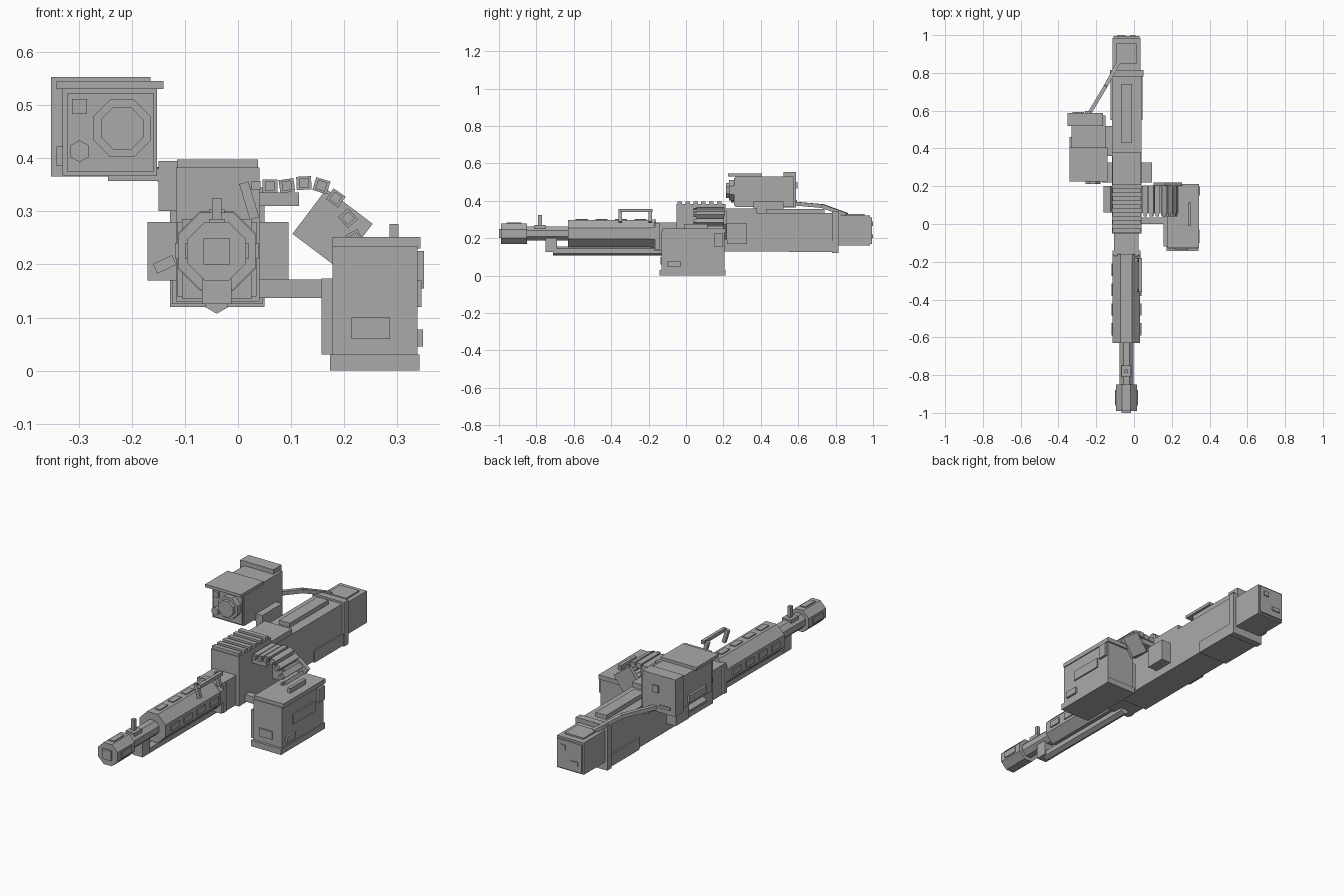
import bpy, math
from mathutils import Vector, Matrix

gray = bpy.data.materials.new("plain_gray")
gray.diffuse_color = (0.4, 0.4, 0.4, 1)
AX, AZ = -0.04, 0.225  # barrel axis


def mesh(name, verts, faces):
    me = bpy.data.meshes.new(name)
    me.from_pydata([tuple(v) for v in verts], [], faces)
    me.materials.append(gray)
    ob = bpy.data.objects.new(name, me)
    bpy.context.collection.objects.link(ob)
    return ob


def prism(name, ring, y0, y1):
    """Extrude an (x, z) outline along y."""
    n = len(ring)
    verts = [(x, y, z) for y in (y0, y1) for x, z in ring]
    faces = [tuple(range(n)), tuple(reversed(range(n, 2 * n)))]
    faces += [(i, i + n, (i + 1) % n + n, (i + 1) % n) for i in range(n)]
    return mesh(name, verts, faces)


def box(name, x0, x1, y0, y1, z0, z1):
    return prism(name, [(x0, z0), (x1, z0), (x1, z1), (x0, z1)], y0, y1)


def tilted(name, cx, cz, w, h, deg, y0, y1):
    """Box turned about the y axis direction."""
    a = math.radians(deg)
    c, s = math.cos(a), math.sin(a)
    ring = [(cx + u * w / 2 * c - v * h / 2 * s, cz + u * w / 2 * s + v * h / 2 * c)
            for u, v in ((-1, -1), (1, -1), (1, 1), (-1, 1))]
    return prism(name, ring, y0, y1)


def ngon(name, cx, cz, apothem, y0, y1, n=8, turn=None):
    r = apothem / math.cos(math.pi / n)
    t = math.pi / n if turn is None else turn
    return prism(name, [(cx + r * math.cos(t + 2 * math.pi * i / n),
                         cz + r * math.sin(t + 2 * math.pi * i / n)) for i in range(n)], y0, y1)


def rod(name, a, b, w):
    """Square bar between two points."""
    a, b = Vector(a), Vector(b)
    d = (b - a).normalized()
    s = d.cross(Vector((0, 0, 1))).normalized() * w / 2
    u = s.cross(d).normalized() * w / 2
    ring = (-s - u, s - u, s + u, -s + u)
    verts = [p + q for p in (a, b) for q in ring]
    faces = [(3, 2, 1, 0), (4, 5, 6, 7)] + [(i, (i + 1) % 4, (i + 1) % 4 + 4, i + 4) for i in range(4)]
    return mesh(name, verts, faces)


# muzzle and barrel
ngon("muzzle_brake", AX, AZ, 0.055, -0.99, -0.85)
box("bore_plate", AX - 0.025, AX + 0.025, -1.0, -0.98, AZ - 0.025, AZ + 0.025)
for s in (-1, 1):
    box("muzzle_side_vent", AX + s * 0.055 - 0.005, AX + s * 0.055 + 0.005, -0.96, -0.88, AZ - 0.015, AZ + 0.015)
box("muzzle_top_vent", AX - 0.015, AX + 0.015, -0.96, -0.88, 0.275, 0.285)
ngon("barrel", AX, AZ, 0.037, -0.86, -0.62)
box("front_sight_base", AX - 0.025, AX + 0.025, -0.81, -0.75, 0.25, 0.27)
box("front_sight_post", AX - 0.009, AX + 0.009, -0.79, -0.77, 0.26, 0.325)

# gas tube under the barrel
box("gas_block", AX - 0.028, AX + 0.028, -0.75, -0.69, 0.125, 0.225)
ngon("gas_tube", AX, 0.132, 0.0215, -0.71, -0.12, 6, math.pi / 6)

# handguard with vent plates
ngon("handguard", AX, AZ, 0.073, -0.63, -0.18)
ngon("handguard_collar", AX, AZ, 0.075, -0.19, -0.16)
for i in range(4):
    y = -0.59 + i * 0.105
    box("top_vent", AX - 0.015, AX + 0.015, y, y + 0.065, 0.295, 0.303)
    for s in (-1, 1):
        x = AX + s * 0.073
        box("side_vent", x - 0.006, x + 0.006, y, y + 0.065, AZ - 0.015, AZ + 0.015)

# carry handle leaning to the right
box("handle_bar", 0.025, 0.042, -0.36, -0.18, 0.34, 0.357)
for y in (-0.36, -0.2):
    tilted("handle_post", 0.021, 0.32, 0.018, 0.07, 17, y, y + 0.017)

# receiver
box("receiver_neck", -0.105, 0.025, -0.17, -0.04, 0.135, 0.285)
box("neck_flange", -0.115, 0.035, -0.165, -0.14, 0.14, 0.28)
box("front_receiver", -0.117, 0.04, -0.05, 0.21, 0.13, 0.382)
for i in range(6):
    y = -0.045 + i * 0.042
    box("cover_ridge", -0.115, 0.038, y, y + 0.024, 0.38, 0.397)
box("rear_receiver", -0.117, 0.04, 0.2, 0.8, 0.13, 0.335)
box("rear_sight_block", -0.115, 0.038, 0.2, 0.38, 0.33, 0.36)
box("rear_cover_rib", -0.07, -0.01, 0.43, 0.74, 0.33, 0.357)
box("lower_plate", -0.124, 0.046, 0.55, 0.79, 0.125, 0.185)
box("stock_flange", -0.128, 0.05, 0.78, 0.815, 0.12, 0.345)
box("right_side_block", 0.04, 0.095, 0.22, 0.325, 0.17, 0.28)
box("left_side_block", -0.17, -0.117, 0.22, 0.325, 0.17, 0.28)
tilted("charging_handle", -0.138, 0.2, 0.04, 0.02, 25, 0.06, 0.2)

# stock
box("stock", -0.115, 0.035, 0.81, 0.985, 0.16, 0.322)
box("stock_butt", -0.108, 0.028, 0.98, 0.995, 0.168, 0.312)
box("stock_top_pad", -0.093, 0.013, 0.85, 0.955, 0.32, 0.33)
box("butt_button", -0.02, 0.008, 0.99, 1.0, 0.265, 0.29)
box("butt_slot", -0.09, -0.045, 0.99, 1.0, 0.2, 0.22)

# sight unit on the left
box("sight_mount", -0.15, -0.115, 0.36, 0.52, 0.3, 0.395)
box("sight_mount_foot", -0.245, -0.12, 0.36, 0.52, 0.357, 0.38)
box("sight_body", -0.33, -0.152, 0.265, 0.575, 0.367, 0.53)
box("sight_front_frame", -0.322, -0.158, 0.257, 0.27, 0.375, 0.522)
box("sight_roof", -0.342, -0.14, 0.225, 0.405, 0.53, 0.545)
box("sight_rear_block", -0.352, -0.165, 0.52, 0.587, 0.365, 0.553)
box("sight_side_plate", -0.342, -0.33, 0.32, 0.46, 0.385, 0.422)
ngon("sight_lens_ring", -0.218, 0.456, 0.054, 0.23, 0.26)
ngon("sight_lens", -0.218, 0.456, 0.04, 0.213, 0.235)
box("sight_sensor", -0.312, -0.284, 0.245, 0.26, 0.483, 0.511)
ngon("sight_knob", -0.298, 0.413, 0.018, 0.24, 0.26, 6, math.pi / 6)
box("sight_rear_button", -0.26, -0.228, 0.58, 0.597, 0.465, 0.5)
box("sight_rear_slot", -0.325, -0.265, 0.58, 0.593, 0.39, 0.405)

# cable from sight to stock
path = [(-0.24, 0.58, 0.385), (-0.15, 0.73, 0.372), (-0.08, 0.86, 0.325)]
for a, b in zip(path, path[1:]):
    rod("cable", a, b, 0.02)

# ammunition box
box("ammo_box", 0.178, 0.338, -0.13, 0.205, 0.025, 0.235)
box("ammo_base", 0.173, 0.342, -0.143, 0.21, 0.0, 0.03)
box("ammo_lid", 0.178, 0.343, -0.125, 0.213, 0.23, 0.252)
box("ammo_inner_plate", 0.157, 0.18, -0.12, 0.2, 0.03, 0.173)
box("ammo_front_plate", 0.214, 0.286, -0.137, -0.125, 0.06, 0.1)
box("ammo_side_panel", 0.335, 0.345, -0.045, 0.13, 0.12, 0.17)
box("ammo_latch", 0.335, 0.348, -0.1, -0.03, 0.045, 0.077)
box("ammo_hinge", 0.335, 0.35, 0.15, 0.198, 0.155, 0.225)
box("ammo_lid_rib", 0.285, 0.302, -0.01, 0.115, 0.25, 0.276)
box("ammo_arm", 0.03, 0.18, 0.0, 0.035, 0.137, 0.172)

# feed tray, chute plate and belt links
box("feed_tray", 0.03, 0.115, 0.06, 0.2, 0.31, 0.335)
tilted("chute_plate", 0.178, 0.267, 0.109, 0.106, -37, 0.2, 0.22)
links = [(0.06, 0.347, 0), (0.092, 0.348, 8), (0.124, 0.353, 3), (0.157, 0.348, -17),
         (0.184, 0.325, -35), (0.207, 0.287, -48), (0.22, 0.248, -62)]
for x, z, a in links:
    tilted("belt_link", x, z, 0.028, 0.025, a, 0.055, 0.205)
    tilted("link_tip", x, z, 0.018, 0.018, a, 0.04, 0.06)
